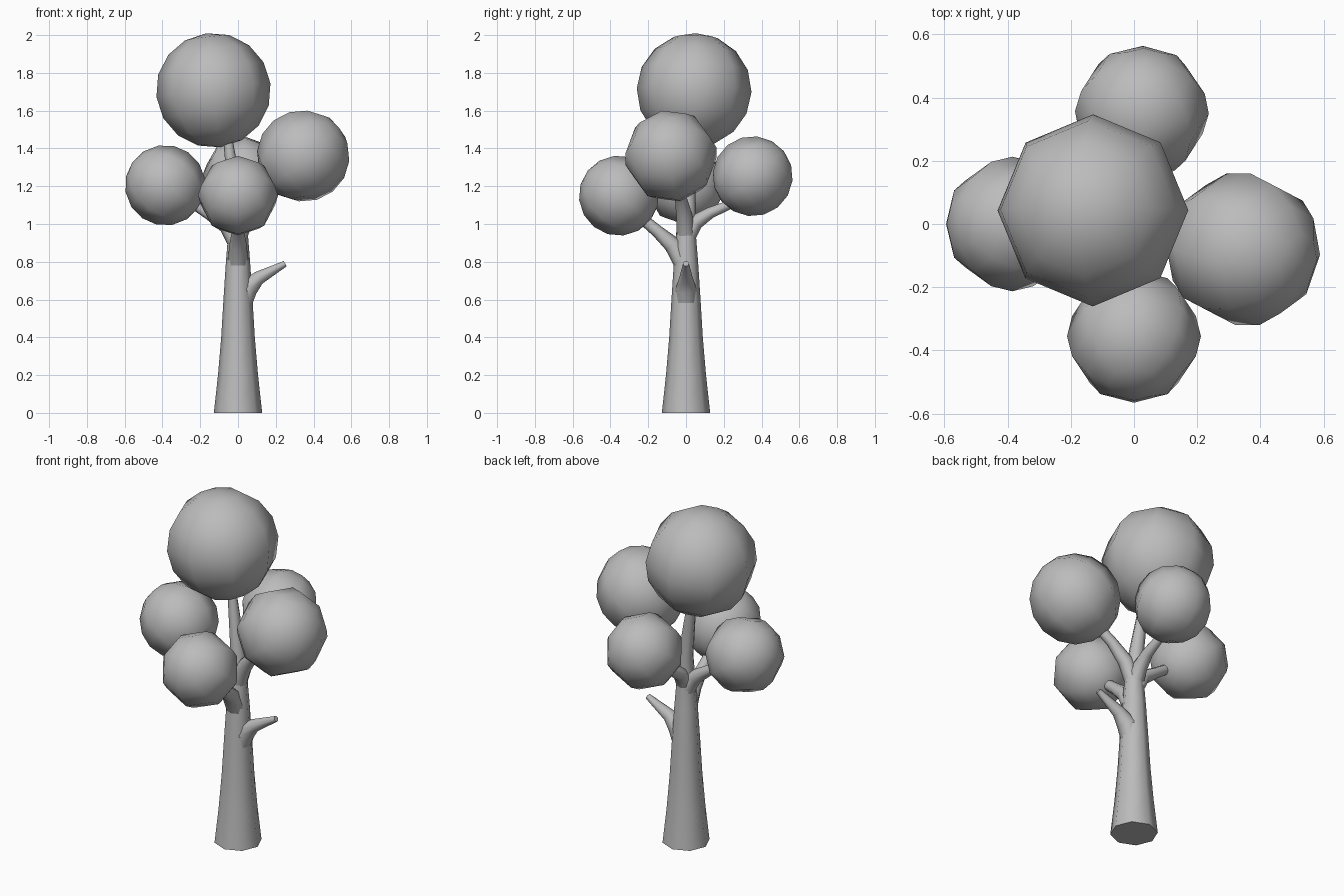
import bpy, bmesh, math
from mathutils import Vector

cube = bpy.data.objects.get("Cube")
if cube:
    bpy.data.objects.remove(cube, do_unlink=True)

grey = bpy.data.materials.new("plain grey")
grey.use_nodes = True
grey.diffuse_color = (0.5, 0.5, 0.5, 1)
grey.node_tree.nodes["Principled BSDF"].inputs["Base Color"].default_value = (0.5, 0.5, 0.5, 1)

UP = Vector((0, 0, 1))
SIDES = 8


def finish(name, bm, angle):
    bmesh.ops.recalc_face_normals(bm, faces=bm.faces[:])
    mesh = bpy.data.meshes.new(name)
    bm.to_mesh(mesh)
    bm.free()
    mesh.materials.append(grey)
    obj = bpy.data.objects.new(name, mesh)
    bpy.context.collection.objects.link(obj)
    bpy.ops.object.select_all(action="DESELECT")
    obj.select_set(True)
    bpy.context.view_layer.objects.active = obj
    bpy.ops.object.shade_smooth_by_angle(angle=math.radians(angle))


def limb(name, path):
    """Tapered tube through (x, y, z, radius) points."""
    bm = bmesh.new()
    pts = [Vector(p[:3]) for p in path]
    rings = []
    for i, p in enumerate(pts):
        along = pts[min(i + 1, len(pts) - 1)] - pts[max(i - 1, 0)]
        turn = UP.rotation_difference(along) if i else UP.rotation_difference(UP)
        ring = []
        for k in range(SIDES):
            a = math.tau * k / SIDES
            ring.append(bm.verts.new(p + turn @ Vector((math.cos(a), math.sin(a), 0)) * path[i][3]))
        rings.append(ring)
    for a, b in zip(rings, rings[1:]):
        for k in range(SIDES):
            n = (k + 1) % SIDES
            bm.faces.new((a[k], a[n], b[n], b[k]))
    bm.faces.new(rings[0])
    bm.faces.new(rings[-1])
    finish(name, bm, 60)


def foliage(name, centre, radius, axis):
    """Low-poly ball with its pole pointing along its branch."""
    bm = bmesh.new()
    bmesh.ops.create_uvsphere(bm, u_segments=SIDES, v_segments=8, radius=radius)
    turn = UP.rotation_difference(Vector(axis))
    for v in bm.verts:
        v.co = turn @ v.co + Vector(centre)
    finish(name, bm, 60)


# Trunk, running on into the crown
limb("trunk", [(0, 0, 0, .128), (0, 0, .2, .106), (0, 0, .4, .089), (0, 0, .6, .077),
               (0, 0, .8, .064), (0, 0, .95, .052), (-.005, .01, 1.1, .042),
               (-.05, .02, 1.42, .026), (-.1, .035, 1.6, .02)])

# Branches with flared roots
limb("bare_branch", [(.01, 0, .56, .06), (.05, 0, .66, .055), (.11, 0, .715, .036), (.25, 0, .79, .016)])
limb("front_branch", [(0, -.01, .78, .055), (0, -.07, .89, .046), (0, -.15, .96, .033), (0, -.34, 1.12, .024)])
limb("back_branch", [(0, 0, .92, .05), (0, .05, 1.01, .042), (.01, .13, 1.06, .03),
                     (.015, .25, 1.11, .023), (.02, .34, 1.22, .02)])
limb("left_branch", [(0, 0, .93, .05), (.05, -.01, 1.05, .042), (.13, -.03, 1.15, .03), (.33, -.08, 1.34, .024)])
limb("right_branch", [(0, 0, .88, .05), (-.06, 0, .99, .042), (-.15, 0, 1.05, .03), (-.36, 0, 1.19, .024)])

# Foliage balls
foliage("top_foliage", (-.13, .043, 1.708), .304, (-.12, .03, 1))
foliage("left_foliage", (.345, -.08, 1.36), .246, (1, -.25, .8))
foliage("right_foliage", (-.385, 0, 1.205), .213, (-1, 0, .7))
foliage("front_foliage", (0, -.355, 1.15), .212, (0, -1, .8))
foliage("back_foliage", (.025, .353, 1.253), .212, (.05, 1, .8))
